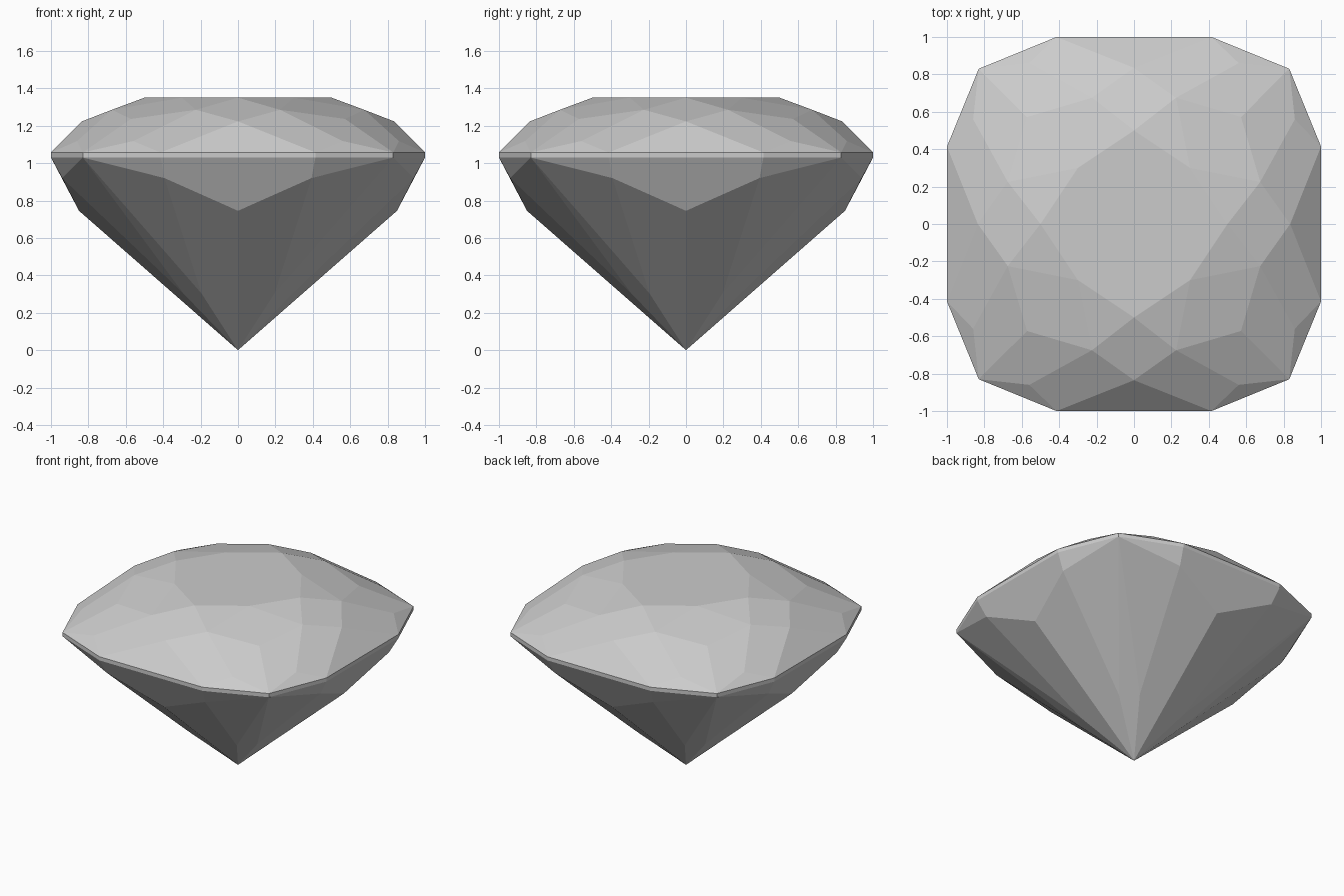
import bpy
import bmesh
from math import radians

if "Cube" in bpy.data.objects:
    bpy.data.objects.remove(bpy.data.objects["Cube"], do_unlink=True)

# Pale grey stone colour
stone = bpy.data.materials.new("pale_grey_stone")
stone.use_nodes = True
colour = (0.6, 0.6, 0.6, 1)
stone.diffuse_color = colour
stone.node_tree.nodes["Principled BSDF"].inputs["Base Color"].default_value = colour


def mirrored(x, y, z):
    """Repeat a point over the square's eight-fold symmetry."""
    return {(sx * a, sy * b, z)
            for a, b in ((x, y), (y, x))
            for sx in (1, -1) for sy in (1, -1)}


# Corner points of the facets in one eighth of the gem
crown = [(0, 0.5, 1.35), (0.3, 0.3, 1.35),
         (0.225, 0.675, 1.285), (0, 0.835, 1.223),
         (0.572, 0.572, 1.236), (0.56, 0.86, 1.118)]
girdle = [(x, y, z) for x, y in ((0.414, 1), (0.83, 0.83))
          for z in (1.03, 1.057)]
pavilion = [(0.393, 0.94, 0.92), (0, 0.85, 0.745),
            (0.195, 0.292, 0.303), (0, 0, 0)]

# Cut gem: flat facets spanning the corner points
bm = bmesh.new()
points = set()
for corner in crown + girdle + pavilion:
    points |= mirrored(*corner)
for point in sorted(points):
    bm.verts.new(point)
bmesh.ops.remove_doubles(bm, verts=bm.verts, dist=0.001)
bmesh.ops.convex_hull(bm, input=bm.verts)
bmesh.ops.dissolve_limit(bm, angle_limit=radians(1.5),
                         verts=bm.verts, edges=bm.edges)
bmesh.ops.recalc_face_normals(bm, faces=bm.faces)

mesh = bpy.data.meshes.new("cut_gem")
bm.to_mesh(mesh)
bm.free()
mesh.materials.append(stone)
gem = bpy.data.objects.new("cut_gem", mesh)
bpy.context.collection.objects.link(gem)
